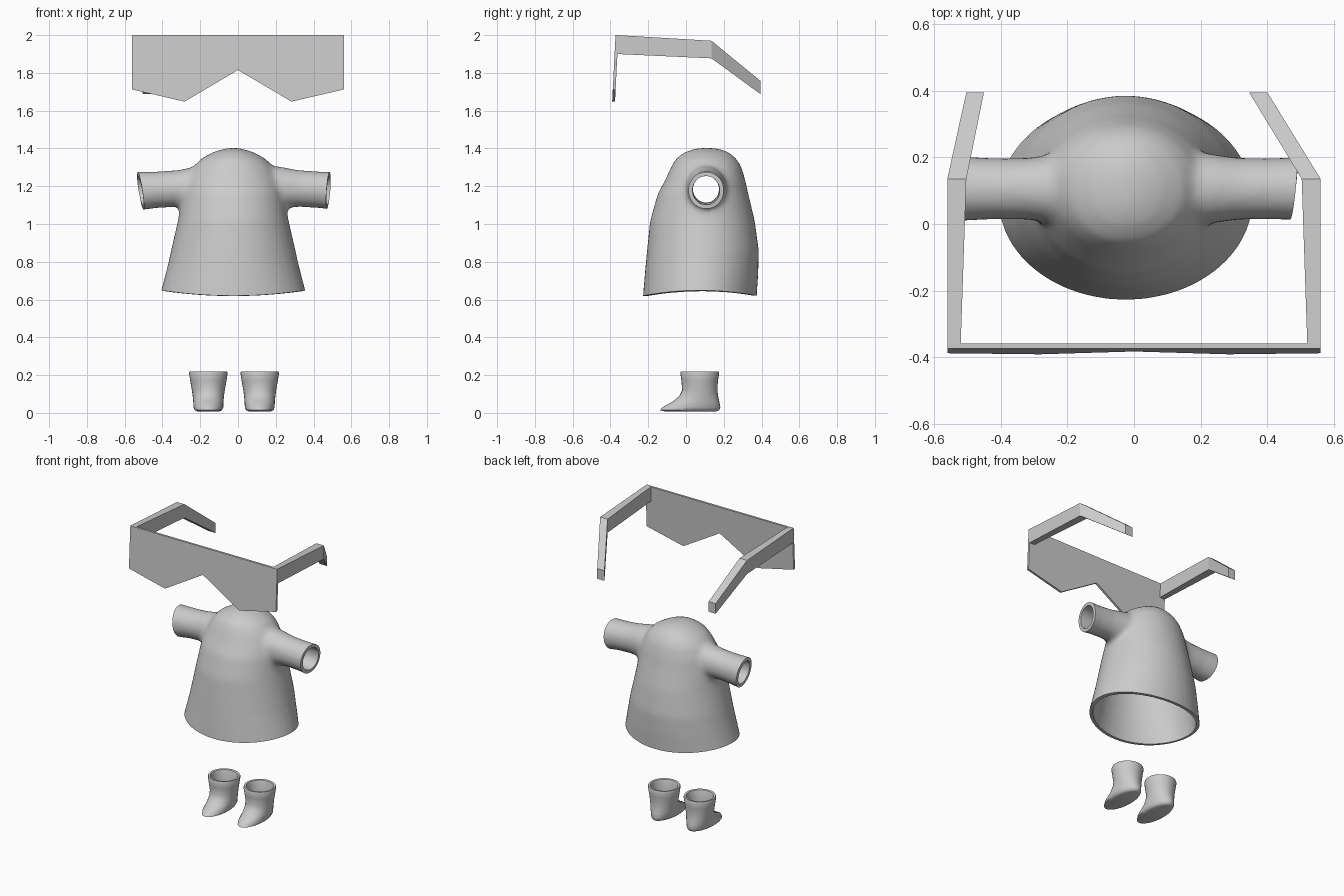
import bpy, bmesh, math
from mathutils import Vector

if "Cube" in bpy.data.objects:
    bpy.data.objects.remove(bpy.data.objects["Cube"])

CX = -0.025  # centre line of the clothes

grey = bpy.data.materials.new("light_grey")
grey.diffuse_color = (0.6, 0.6, 0.6, 1)
grey.use_nodes = True
grey.node_tree.nodes["Principled BSDF"].inputs["Base Color"].default_value = grey.diffuse_color


def make(name, bm, smooth=True):
    bmesh.ops.recalc_face_normals(bm, faces=bm.faces)
    me = bpy.data.meshes.new(name)
    bm.to_mesh(me)
    bm.free()
    ob = bpy.data.objects.new(name, me)
    bpy.context.collection.objects.link(ob)
    me.materials.append(grey)
    if smooth:
        shade(ob)
    return ob


def shade(ob):
    bpy.ops.object.select_all(action='DESELECT')
    ob.select_set(True)
    bpy.context.view_layer.objects.active = ob
    bpy.ops.object.shade_smooth_by_angle(angle=math.radians(50))


def loft(bm, rings):
    """Skin a list of point rings and cap both ends."""
    loops = [[bm.verts.new(p) for p in r] for r in rings]
    n = len(loops[0])
    for a, b in zip(loops, loops[1:]):
        for i in range(n):
            j = (i + 1) % n
            bm.faces.new((a[i], a[j], b[j], b[i]))
    bm.faces.new(loops[0][::-1])
    bm.faces.new(loops[-1])


def oval(cx, z, y0, y1, rx, n=40):
    """Horizontal oval from its y range and half width."""
    cy, ry = (y0 + y1) / 2, (y1 - y0) / 2
    return [(cx + rx * math.cos(2 * math.pi * i / n),
             cy + ry * math.sin(2 * math.pi * i / n), z) for i in range(n)]


# --- Tunic: body and sleeves fused into one soft surface
body = [(.52, -.23, .37, .397), (.62, -.228, .375, .382), (.74, -.218, .383, .356),
        (.86, -.207, .386, .33), (1.02, -.19, .364, .293), (1.16, -.15, .33, .268),
        (1.23, -.112, .315, .25), (1.30, -.08, .295, .215), (1.345, -.055, .268, .172),
        (1.382, -.005, .225, .105), (1.402, .06, .16, .035)]
bm = bmesh.new()
loft(bm, [oval(CX, *r) for r in body])
for side in (-1, 1):
    sleeve = [(0, 1.20, .12), (.22, 1.193, .112), (.32, 1.188, .098),
              (.42, 1.182, .097), (.50, 1.176, .102), (.60, 1.172, .106)]
    loft(bm, [[(side * x, .106 + .95 * r * math.cos(math.tau * i / 32),
                z + r * math.sin(math.tau * i / 32)) for i in range(32)]
              for x, z, r in sleeve])
tunic = make("tunic", bm, smooth=False)
mod = tunic.modifiers.new("fuse", 'REMESH')
mod.mode, mod.voxel_size = 'VOXEL', 0.016
mod = tunic.modifiers.new("soften", 'SMOOTH')
mod.factor, mod.iterations = 0.5, 10
bpy.context.view_layer.objects.active = tunic
tunic.select_set(True)
for m in list(tunic.modifiers):
    bpy.ops.object.modifier_apply(modifier=m.name)

# Open the hem and both sleeve ends, then lift the hem at the sides
bm = bmesh.new()
bm.from_mesh(tunic.data)
for co, no in (((0, 0, .62), (0, 0, -1)),
               ((-.515, .106, 1.172), (-1, -.1, -.15)),
               ((.478, .106, 1.18), (1, -.1, -.075))):
    bmesh.ops.bisect_plane(bm, geom=bm.verts[:] + bm.edges[:] + bm.faces[:],
                           plane_co=co, plane_no=Vector(no).normalized(), clear_outer=True)
for v in bm.verts:
    fade = max(0, min(1, (.8 - v.co.z) / .18))
    v.co.z += fade * .028 * ((v.co.x - CX) / .375) ** 2
bm.to_mesh(tunic.data)
bm.free()
tunic.data.materials.clear()
tunic.data.materials.append(grey)
mod = tunic.modifiers.new("cloth", 'SOLIDIFY')
mod.thickness, mod.offset = 0.022, -1
bpy.ops.object.modifier_apply(modifier=mod.name)
shade(tunic)

# --- Boots: outer wall up to the cuff, then down inside
boot = [(.008, -.11, .16, .058), (.014, -.137, .176, .072), (.03, -.125, .182, .079),
        (.06, -.07, .176, .08), (.09, -.035, .17, .083), (.12, -.02, .166, .087),
        (.17, -.024, .169, .096), (.21, -.03, .176, .102), (.22, -.026, .172, .099),
        (.218, -.012, .158, .086), (.20, -.006, .152, .08), (.13, 0, .146, .072),
        (.05, -.005, .145, .062)]
for name, cx in (("left_boot", -.157), ("right_boot", .115)):
    bm = bmesh.new()
    loft(bm, [oval(cx, *r, n=32) for r in boot])
    make(name, bm)

# --- Glasses front: flat visor leaning slightly forward at the bottom
outline = [(-.56, 2), (.56, 2), (.56, 1.712), (.283, 1.648), (0, 1.815),
           (-.283, 1.648), (-.56, 1.712)]
bm = bmesh.new()
loft(bm, [[(x, y - .018 * (2 - z) / .355, z) for x, z in outline]
          for y in (-.373, -.358)])
make("visor", bm, smooth=False)


# --- Glasses temples: boxed bars with a bend behind the ear
def temple(name, sections):
    bm = bmesh.new()
    loft(bm, [[(a, y, lo), (b, y, lo), (b, y, hi), (a, y, hi)]
              for y, a, b, lo, hi in sections])
    make(name, bm, smooth=False)


temple("left_temple", [(-.366, -.56, -.52, 1.90, 2.0), (.135, -.56, -.503, 1.877, 1.97),
                       (.395, -.503, -.45, 1.687, 1.757)])
temple("right_temple", [(-.366, .52, .56, 1.90, 2.0), (.135, .503, .56, 1.877, 1.97),
                        (.395, .345, .40, 1.687, 1.757)])
